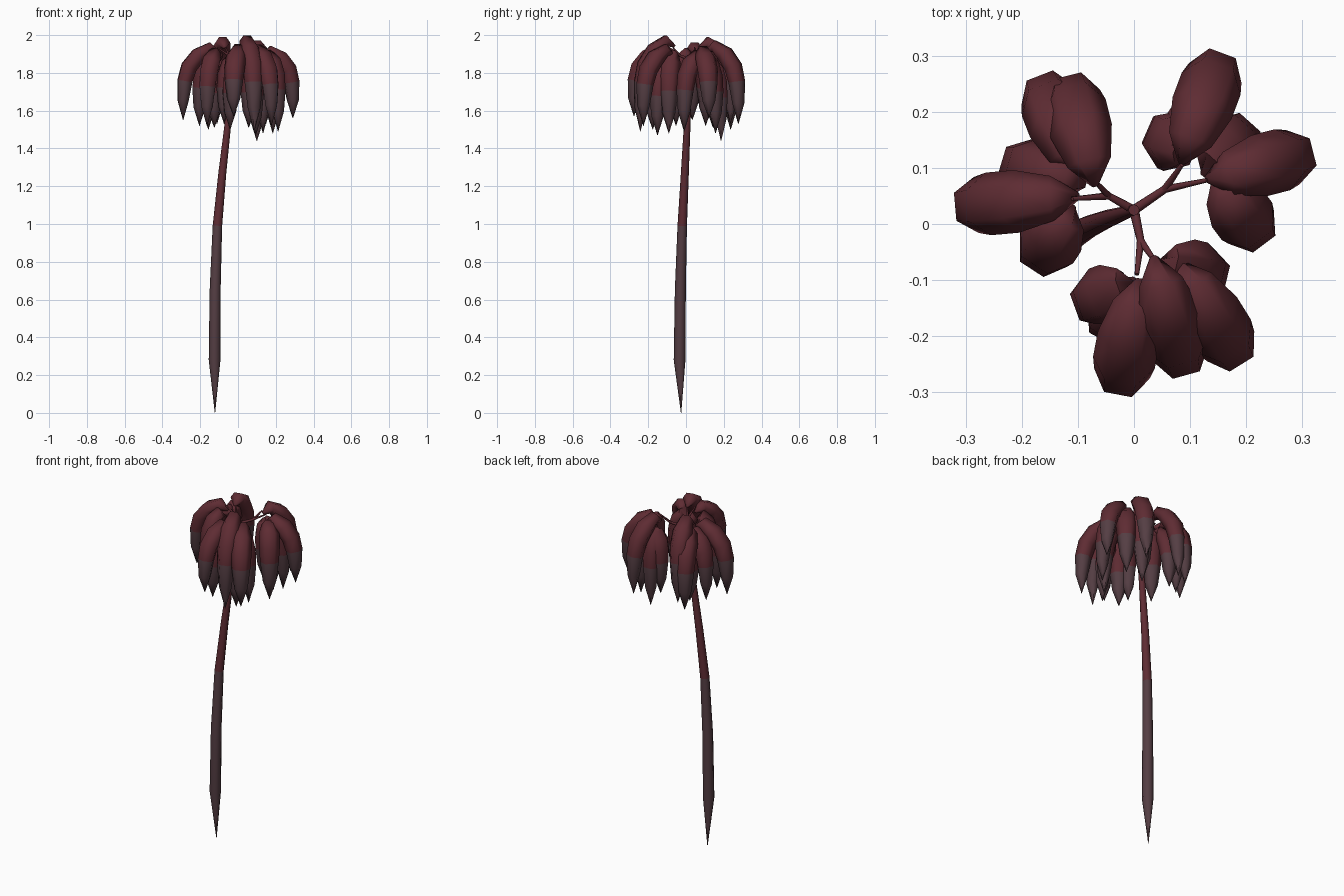
import bpy, math
from mathutils import Vector

cube = bpy.data.objects.get("Cube")
if cube:
    bpy.data.objects.remove(cube)


def make_material(name, colour):
    mat = bpy.data.materials.new(name)
    mat.use_nodes = True
    mat.diffuse_color = colour
    mat.node_tree.nodes["Principled BSDF"].inputs["Base Color"].default_value = colour
    return mat


RED = make_material("dark red", (0.113, 0.025, 0.033, 1))
GREY = make_material("greyish plum", (0.09, 0.048, 0.057, 1))


def loft(name, centres, widths, depths, side, sides, is_grey):
    """Skin rings along a path; is_grey(segment) picks the colour of each band."""
    verts, faces, bands = [], [], []
    last = len(centres) - 1
    for i, c in enumerate(centres):
        tangent = (centres[min(i + 1, last)] - centres[max(i - 1, 0)]).normalized()
        across = (side - tangent * side.dot(tangent)).normalized()
        up = tangent.cross(across)
        for k in range(sides):
            a = math.tau * k / sides
            verts.append(c + across * math.cos(a) * widths[i] + up * math.sin(a) * depths[i])
    for i in range(last):
        for k in range(sides):
            n = (k + 1) % sides
            a, b = i * sides, (i + 1) * sides
            faces.append((a + k, a + n, b + n, b + k))
            bands.append(i)
    faces += [tuple(reversed(range(sides))), tuple(range(last * sides, (last + 1) * sides))]
    bands += [0, last - 1]
    mesh = bpy.data.meshes.new(name)
    mesh.from_pydata(verts, [], faces)
    mesh.materials.append(RED)
    mesh.materials.append(GREY)
    for poly, band in zip(mesh.polygons, bands):
        poly.material_index = int(is_grey(band))
    mesh.update()
    obj = bpy.data.objects.new(name, mesh)
    bpy.context.collection.objects.link(obj)
    bpy.ops.object.select_all(action="DESELECT")
    obj.select_set(True)
    bpy.context.view_layer.objects.active = obj
    bpy.ops.object.shade_smooth_by_angle(angle=math.radians(75))


# Curved trunk with a pointed foot
trunk = [
    (-0.122, -0.026, 0, 0.001), (-0.124, -0.034, 0.28, 0.031),
    (-0.121, -0.03, 0.65, 0.029), (-0.109, -0.02, 0.99, 0.025),
    (-0.083, -0.006, 1.27, 0.021), (-0.05, 0.008, 1.56, 0.017),
    (0, 0.025, 1.89, 0.01),
]
radii = [p[3] for p in trunk]
loft("trunk", [Vector(p[:3]) for p in trunk], radii, radii, Vector((1, 0, 0)), 8,
     lambda band: band < 3)

# Forked branches: fork point, then the end of each twig
CROWN = Vector((0, 0.025, 1.87))
forks = {
    "right": [(-0.045, 0.05), (-0.068, 0.075), (-0.11, 0.045)],
    "left": [(0.055, 0.062), (0.085, 0.105), (0.13, 0.078)],
    "front": [(0.012, -0.03), (0.04, -0.07), (0.005, -0.09)],
}


def twig(name, start, end, r0, r1):
    loft(name, [start, end], [r0, r1], [r0, r1], Vector((0.3, -0.2, 1)), 6, lambda band: False)


for label, (fork, *ends) in forks.items():
    joint = Vector((*fork, 1.89))
    twig(label + "_branch", CROWN, joint, 0.009, 0.007)
    for n, end in enumerate(ends):
        twig(f"{label}_twig_{n + 1}", joint, Vector((*end, 1.935)), 0.007, 0.004)

# Drooping leaves: base x, y, furthest x, y, top z, tip z
leaves = [
    # right cluster
    (-0.07, 0.07, -0.12, 0.27, 1.99, 1.53), (-0.1, 0.09, -0.17, 0.27, 1.93, 1.5),
    (-0.09, 0.07, -0.24, 0.115, 1.92, 1.52), (-0.1, 0.05, -0.325, 0.03, 1.96, 1.55),
    (-0.11, 0.03, -0.185, -0.085, 1.93, 1.52), (-0.1, 0.08, -0.14, 0.18, 1.88, 1.51),
    # left cluster
    (0.085, 0.11, 0.16, 0.31, 1.97, 1.53), (0.13, 0.08, 0.325, 0.13, 1.94, 1.56),
    (0.145, 0.08, 0.235, -0.04, 1.92, 1.49), (0.1, 0.135, 0.02, 0.17, 1.88, 1.51),
    (0.125, 0.09, 0.21, 0.185, 1.91, 1.48), (0.1, 0.12, 0.1, 0.225, 1.89, 1.44),
    # front cluster
    (0.035, -0.06, 0.095, -0.275, 2.0, 1.49), (0.01, -0.1, -0.03, -0.31, 1.95, 1.57),
    (0.08, -0.07, 0.195, -0.255, 1.95, 1.52), (0.045, -0.07, 0.17, -0.1, 1.92, 1.48),
    (0, -0.11, -0.11, -0.15, 1.91, 1.53), (0, -0.1, -0.06, -0.21, 1.88, 1.5),
    (0.04, -0.09, 0.12, -0.18, 1.88, 1.47),
]
WIDTHS = [0.008, 0.04, 0.056, 0.056, 0.05, 0.036, 0.001]
DEPTHS = [0.008, 0.034, 0.046, 0.048, 0.044, 0.032, 0.001]
# Share of the reach and of the drop at each ring
REACH = [0, 0.25, 0.6, 0.87, 0.99, 1.04, 1.04]
DROP = [0.08, 0.02, 0.12, 0.28, 0.47, 0.74, 1]

for n, (bx, by, ex, ey, top, tip) in enumerate(leaves):
    base = Vector((bx, by, 0))
    out = Vector((ex, ey, 0)) - base
    span = max(out.length - 0.042, 0.04)
    out.normalize()
    crest = top - 0.02
    path = [base + out * span * r + Vector((0, 0, crest + (tip - crest) * d))
            for r, d in zip(REACH, DROP)]
    loft(f"leaf_{n + 1}", path, WIDTHS, DEPTHS, Vector((-out.y, out.x, 0)), 6,
         lambda band: band >= 4)
